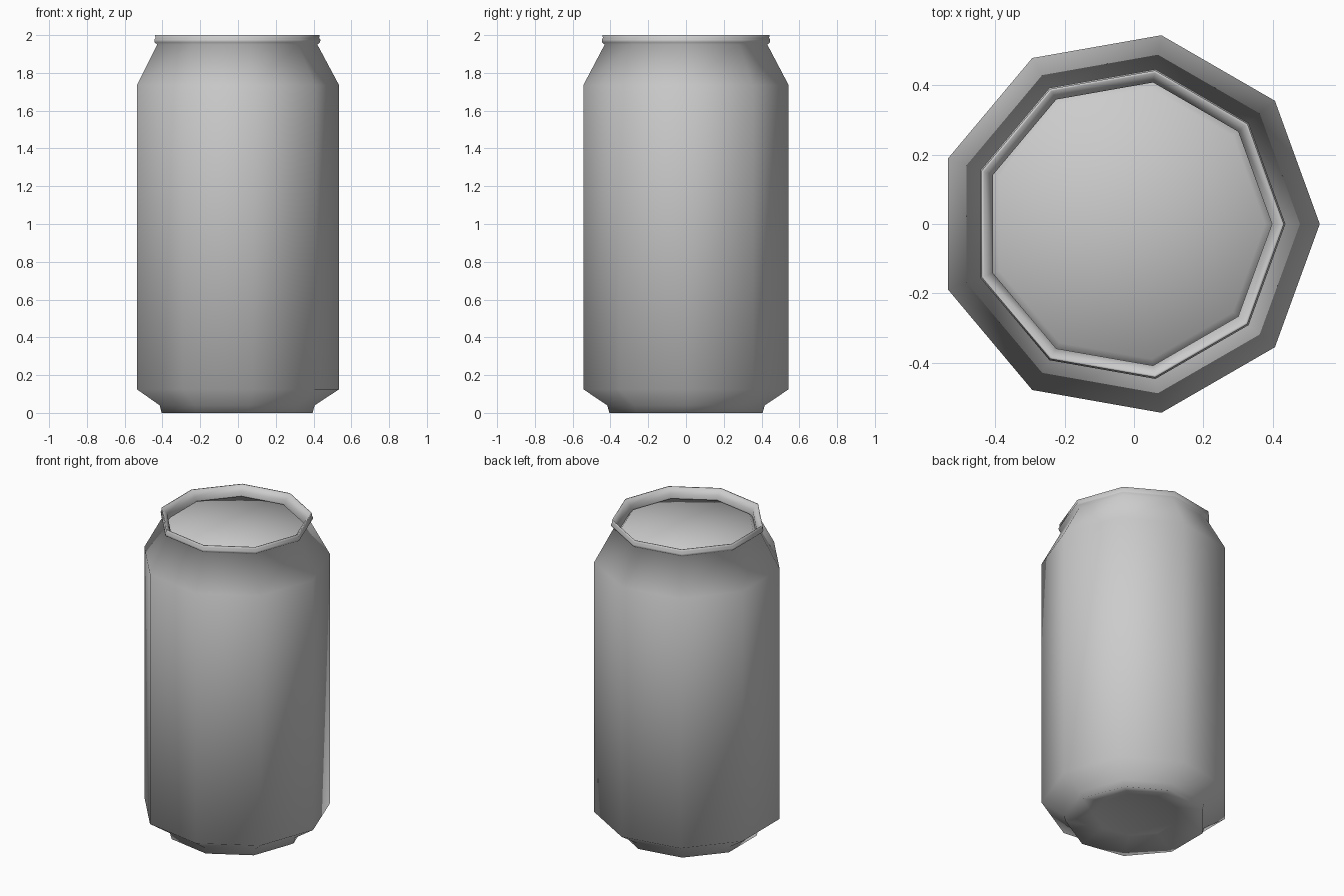
import bpy
import bmesh
from math import cos, sin, tau

cube = bpy.data.objects.get("Cube")
if cube:
    bpy.data.objects.remove(cube, do_unlink=True)

SIDES = 9
CENTRE_X = -0.017  # centres the odd-sided outline on x = 0

metal = bpy.data.materials.new("plain_grey")
metal.use_nodes = True
grey = (0.6, 0.6, 0.6, 1.0)
metal.diffuse_color = grey
metal.node_tree.nodes["Principled BSDF"].inputs["Base Color"].default_value = grey


def lathe(name, profile):
    """Turn a (radius, height) profile; radius 0 makes a single pole point."""
    bm = bmesh.new()
    rings = []
    for r, z in profile:
        if r == 0:
            rings.append([bm.verts.new((CENTRE_X, 0, z))] * SIDES)
        else:
            angles = [tau * i / SIDES for i in range(SIDES)]
            rings.append([bm.verts.new((CENTRE_X + r * cos(a), r * sin(a), z))
                          for a in angles])
    for low, high in zip(rings, rings[1:]):
        for i in range(SIDES):
            j = (i + 1) % SIDES
            corners = dict.fromkeys((low[i], low[j], high[j], high[i]))
            bm.faces.new(list(corners)).smooth = True
    mesh = bpy.data.meshes.new(name)
    bm.to_mesh(mesh)
    bm.free()
    mesh.materials.append(metal)
    obj = bpy.data.objects.new(name, mesh)
    bpy.context.collection.objects.link(obj)
    return obj


# Hollowed base, foot, wall, sloping neck, rolled rim and inner lip
lathe("can_body", [
    (0, 0.06), (0.25, 0.045), (0.412, 0),
    (0.423, 0.04), (0.552, 0.125), (0.552, 1.735),
    (0.437, 1.95), (0.452, 1.962), (0.453, 1.975), (0.447, 1.985),
    (0.449, 2.0), (0.442, 2.0), (0.414, 1.965), (0.416, 1.92),
])

# Recessed lid with a turned-down edge
lathe("can_lid", [(0.416, 1.92), (0.395, 1.945), (0, 1.95)])
